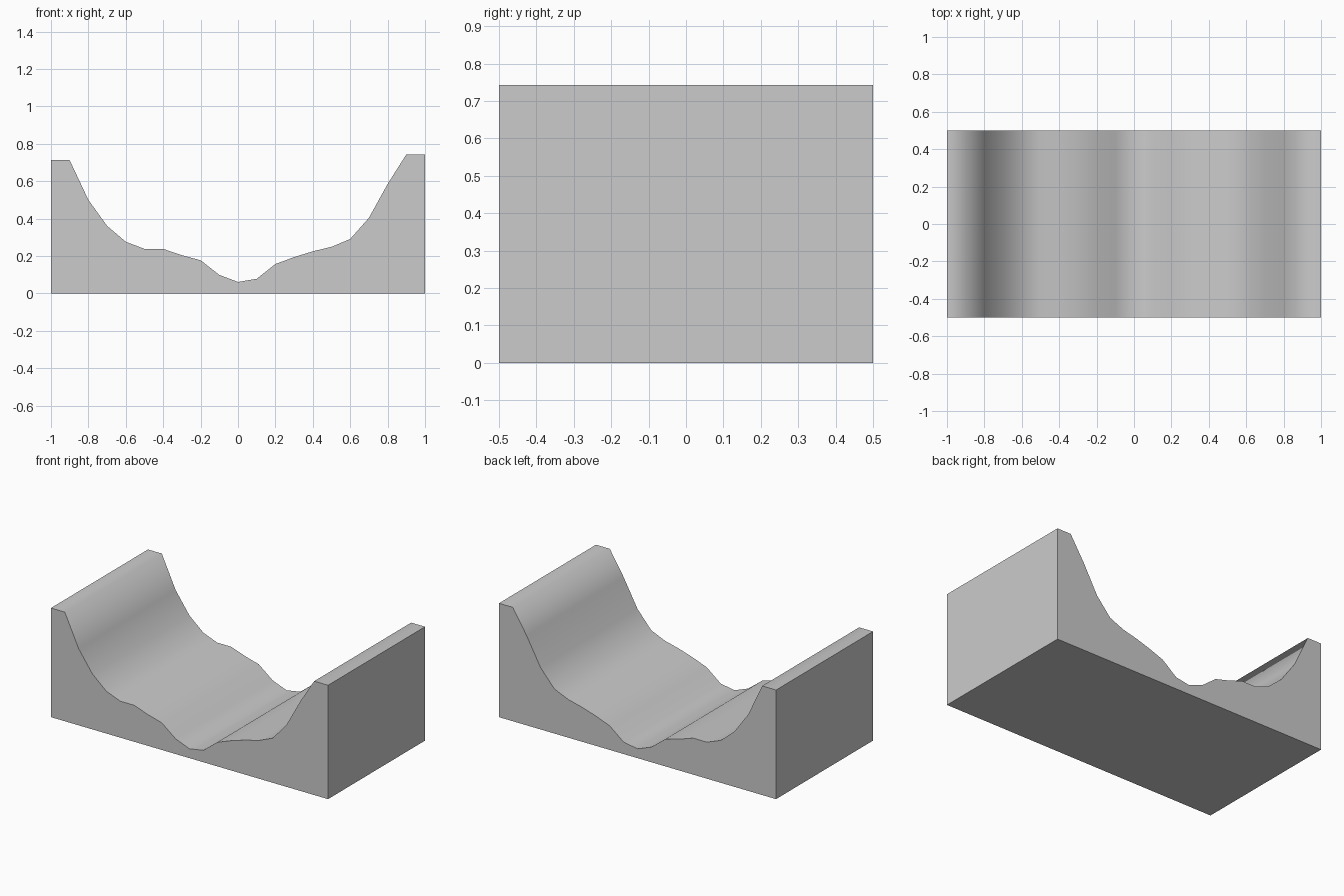
import bpy, bmesh, math

if "Cube" in bpy.data.objects:
    bpy.data.objects.remove(bpy.data.objects["Cube"])

# Heights of the valley floor, sampled every 0.1 from x = -1 to x = 1
heights = [0.712, 0.712, 0.50, 0.361, 0.276, 0.238, 0.238, 0.204, 0.177, 0.099, 0.061,
           0.078, 0.157, 0.194, 0.225, 0.249, 0.291, 0.404, 0.585, 0.743, 0.743]
DEPTH = 1.0

# Closed front profile: base line, then the terrain from right to left
profile = [(-1, 0), (1, 0)]
profile += [(-1 + 0.1 * i, z) for i, z in reversed(list(enumerate(heights)))]

# Extrude the profile from front to back
bm = bmesh.new()
front = bm.faces.new([bm.verts.new((x, -DEPTH / 2, z)) for x, z in profile])
result = bmesh.ops.extrude_face_region(bm, geom=[front], use_keep_orig=True)
moved = [g for g in result["geom"] if isinstance(g, bmesh.types.BMVert)]
bmesh.ops.translate(bm, verts=moved, vec=(0, DEPTH, 0))
bmesh.ops.recalc_face_normals(bm, faces=bm.faces)

mesh = bpy.data.meshes.new("valley_block")
bm.to_mesh(mesh)
bm.free()
valley = bpy.data.objects.new("valley_block", mesh)
bpy.context.collection.objects.link(valley)

# Smooth terrain surface with sharp block edges
bpy.context.view_layer.objects.active = valley
valley.select_set(True)
bpy.ops.object.shade_smooth_by_angle(angle=math.radians(75))
